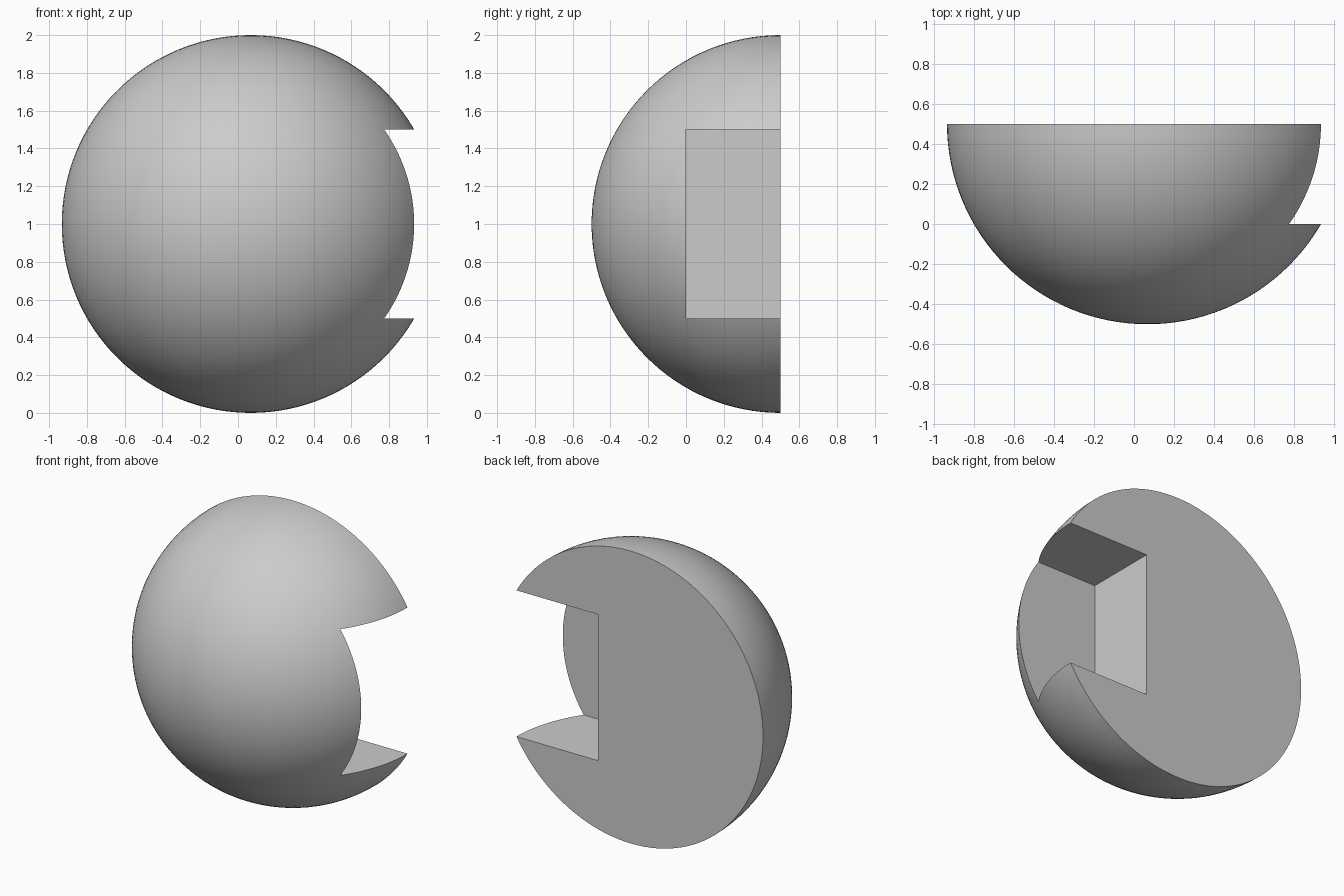
import bpy
import bmesh
import math
from mathutils import Matrix, Vector

default = bpy.data.objects.get("Cube")
if default:
    bpy.data.objects.remove(default, do_unlink=True)

CENTRE = Vector((0.067, 0.5, 1.0))

# Single grey material
grey = bpy.data.materials.new("plain_grey")
grey.use_nodes = True
colour = (0.6, 0.6, 0.6, 1.0)
grey.diffuse_color = colour
grey.node_tree.nodes["Principled BSDF"].inputs["Base Color"].default_value = colour


def add_object(name, bm):
    mesh = bpy.data.meshes.new(name)
    bm.to_mesh(mesh)
    bm.free()
    obj = bpy.data.objects.new(name, mesh)
    bpy.context.collection.objects.link(obj)
    obj.data.materials.append(grey)
    return obj


# Half sphere: poles along y, back half sliced off and capped flat
bm = bmesh.new()
turn = Matrix.Translation(CENTRE) @ Matrix.Rotation(math.pi / 2, 4, "X")
bmesh.ops.create_uvsphere(bm, u_segments=128, v_segments=64, radius=1, matrix=turn)
bmesh.ops.bisect_plane(bm, geom=bm.verts[:] + bm.edges[:] + bm.faces[:], dist=1e-4,
                       plane_co=CENTRE, plane_no=(0, 1, 0), clear_outer=True)
rim = [e for e in bm.edges if e.is_boundary]
bmesh.ops.contextual_create(bm, geom=rim)
bmesh.ops.recalc_face_normals(bm, faces=bm.faces)
half_sphere = add_object("half_sphere", bm)

# Cube-shaped notch in the left side of the flat back
bm = bmesh.new()
bmesh.ops.create_cube(bm, size=1, matrix=Matrix.Translation(CENTRE + Vector((0.75, 0, 0))))
cutter = add_object("notch_cutter", bm)

notch = half_sphere.modifiers.new("notch", "BOOLEAN")
notch.operation = "DIFFERENCE"
notch.solver = "EXACT"
notch.object = cutter

bpy.ops.object.select_all(action="DESELECT")
half_sphere.select_set(True)
bpy.context.view_layer.objects.active = half_sphere
bpy.ops.object.modifier_apply(modifier="notch")
bpy.data.objects.remove(cutter, do_unlink=True)

# Smooth dome, crisp cut edges
bpy.ops.object.shade_smooth_by_angle(angle=math.radians(30))
